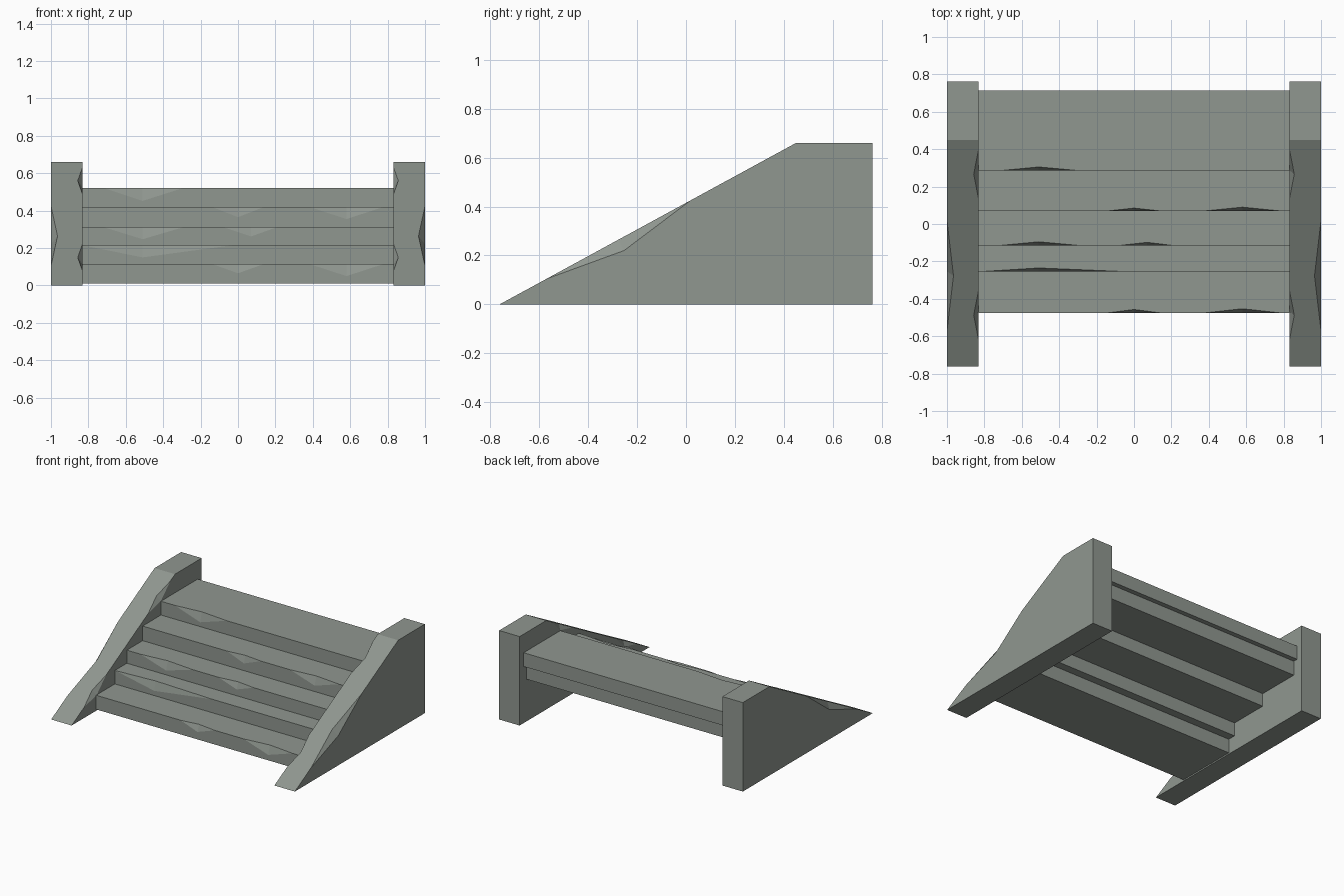
import bpy, bmesh
from mathutils import Vector

cube = bpy.data.objects.get("Cube")
if cube:
    bpy.data.objects.remove(cube, do_unlink=True)

stone = bpy.data.materials.new("grey_green_stone")
stone.use_nodes = True
stone.diffuse_color = (0.28, 0.31, 0.28, 1)
stone.node_tree.nodes["Principled BSDF"].inputs["Base Color"].default_value = stone.diffuse_color


def chipped_edge(bm, p0, p1, chips, dir_a, dir_b):
    """Edge p0-p1 with notches (start, middle, end, depth_a, depth_b) as fractions.
    Returns the vertex chains for the two faces that meet there."""
    p0, p1, dir_a, dir_b = map(Vector, (p0, p1, dir_a, dir_b))
    first = bm.verts.new(p0)
    chain_a, chain_b = [first], [first]
    for start, middle, end, depth_a, depth_b in chips:
        s, e = (bm.verts.new(p0.lerp(p1, t)) for t in (start, end))
        m = p0.lerp(p1, middle)
        a = bm.verts.new(m + dir_a * depth_a)
        b = bm.verts.new(m + dir_b * depth_b)
        chain_a += [s, a, e]
        chain_b += [s, b, e]
        bm.faces.new((s, a, b))
        bm.faces.new((a, e, b))
    last = bm.verts.new(p1)
    return chain_a + [last], chain_b + [last]


def finish(bm, name):
    bmesh.ops.recalc_face_normals(bm, faces=bm.faces)
    mesh = bpy.data.meshes.new(name)
    bm.to_mesh(mesh)
    bm.free()
    mesh.materials.append(stone)
    obj = bpy.data.objects.new(name, mesh)
    bpy.context.collection.objects.link(obj)
    return obj


HALF = 0.835


def step(name, front, back, bottom, top, chips):
    """Slab whose front top edge is chipped; chips are (x0, x_mid, x1, drop, inset)."""
    bm = bmesh.new()
    frac = [[(x + HALF) / (2 * HALF) for x in c[:3]] + list(c[3:]) for c in chips]
    face, tread = chipped_edge(bm, (-HALF, front, top), (HALF, front, top), frac,
                               (0, 0, -1), (0, 1, 0))
    lf, rf, lb, rb, ltb, rtb = [bm.verts.new(p) for p in (
        (-HALF, front, bottom), (HALF, front, bottom), (-HALF, back, bottom),
        (HALF, back, bottom), (-HALF, back, top), (HALF, back, top))]
    lt, rt = face[0], face[-1]
    for loop in (face + [rf, lf], tread + [rtb, ltb], (lf, rf, rb, lb),
                 (lb, rb, rtb, ltb), (lf, lb, ltb, lt), (rf, rb, rtb, rt)):
        bm.faces.new(loop)
    return finish(bm, name)


# Five overlapping step slabs
left_chip = (-0.72, -0.51, -0.29)
mid_chip = (-0.14, 0, 0.14)
right_chip = (0.38, 0.58, 0.78)
step("step_1", -0.475, 0, 0.01, 0.115,
     [(*mid_chip, 0.05, 0.018), (*right_chip, 0.065, 0.022)])
step("step_2", -0.255, 0.06, 0.115, 0.215, [(-0.83, -0.51, -0.03, 0.065, 0.02)])
step("step_3", -0.115, 0.355, 0.215, 0.312,
     [(*left_chip, 0.065, 0.02), (-0.08, 0.07, 0.21, 0.05, 0.017)])
step("step_4", 0.07, 0.68, 0.312, 0.42,
     [(*mid_chip, 0.055, 0.015), (*right_chip, 0.065, 0.02)])
step("step_5", 0.285, 0.715, 0.42, 0.522, [(*left_chip, 0.07, 0.02)])


def side_wall(name, side):
    """Sloped side wall with chips along both edges of the slope."""
    bm = bmesh.new()
    outer, inner = side, side * 0.832
    down = (0, 0.48, -0.88)
    chains = []
    for x, chips, inward in (
            (outer, [(0.157, 0.4, 0.645, 0.05, 0.035)], -side),
            (inner, [(0.121, 0.227, 0.333, 0.04, 0.025),
                     (0.742, 0.849, 0.954, 0.04, 0.025)], side)):
        flank, slope = chipped_edge(bm, (x, -0.762, 0), (x, 0.45, 0.66), chips,
                                    down, (inward, 0, 0))
        back = [bm.verts.new((x, 0.762, z)) for z in (0.66, 0)]
        bm.faces.new(flank + back)
        chains.append((slope, back))
    (so, bo), (si, bi) = chains
    bm.faces.new(so + si[::-1])
    bm.faces.new((so[-1], bo[0], bi[0], si[-1]))
    bm.faces.new((bo[0], bo[1], bi[1], bi[0]))
    bm.faces.new((bo[1], so[0], si[0], bi[1]))
    return finish(bm, name)


# Side walls
side_wall("left_side_wall", 1)
side_wall("right_side_wall", -1)
